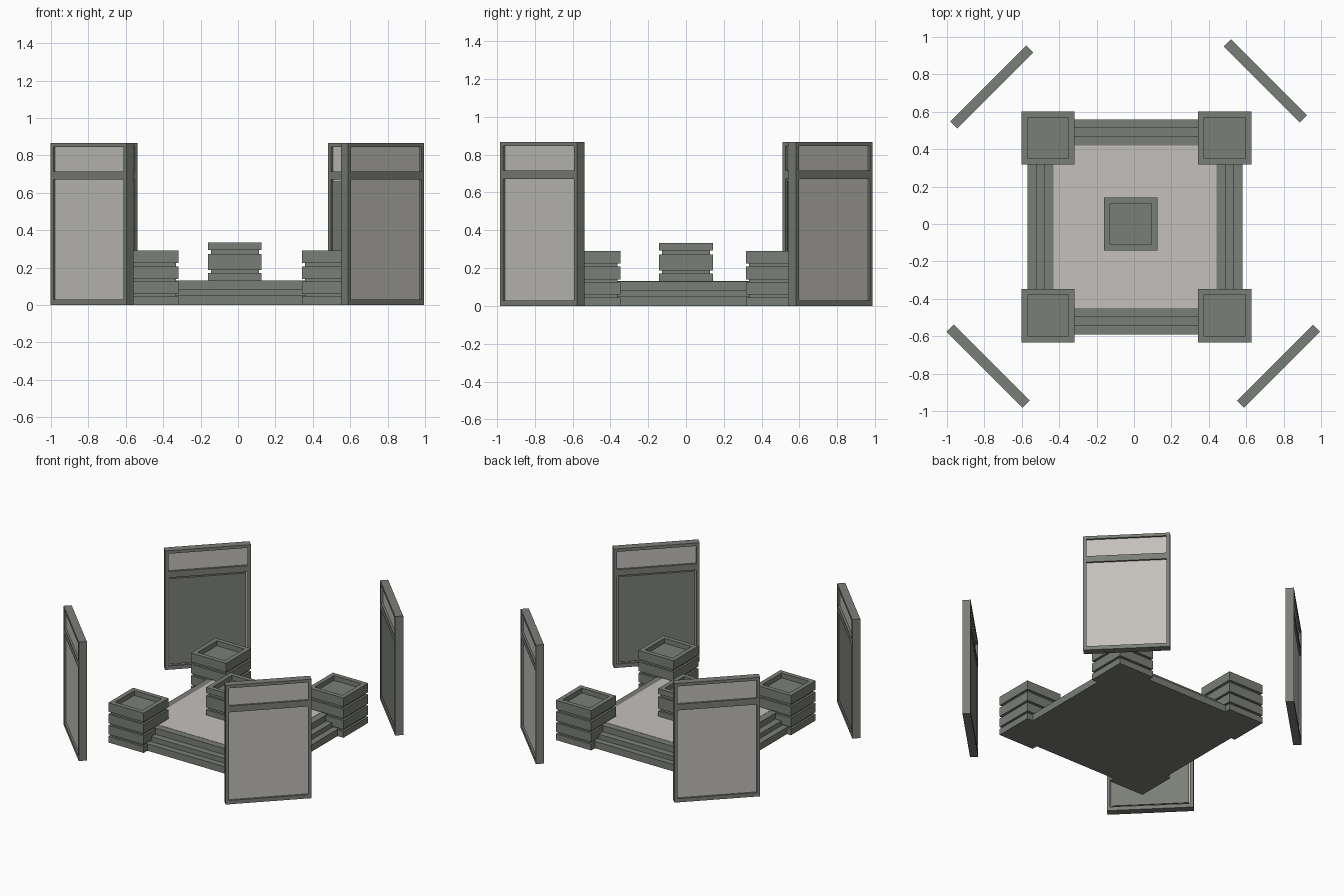
import bpy, bmesh, math
from mathutils import Matrix, Vector

if "Cube" in bpy.data.objects:
    bpy.data.objects.remove(bpy.data.objects["Cube"])


def material(name, rgb):
    m = bpy.data.materials.new(name)
    m.diffuse_color = (*rgb, 1)
    m.use_nodes = True
    m.node_tree.nodes["Principled BSDF"].inputs["Base Color"].default_value = m.diffuse_color
    return m


STONE = material("dark stone", (0.195, 0.21, 0.185))
PALE = material("pale stone", (0.55, 0.53, 0.505))


def add_object(name, bm, mat):
    bmesh.ops.recalc_face_normals(bm, faces=bm.faces)
    me = bpy.data.meshes.new(name)
    bm.to_mesh(me)
    bm.free()
    me.materials.append(mat)
    ob = bpy.data.objects.new(name, me)
    bpy.context.collection.objects.link(ob)
    return ob


def square_stack(name, cx, cy, rings, mat):
    """Loft square rings given as (half width, z), capped at both ends."""
    bm = bmesh.new()
    loops = [[bm.verts.new((cx + sx * h, cy + sy * h, z))
              for sx, sy in ((-1, -1), (1, -1), (1, 1), (-1, 1))] for h, z in rings]
    for a, b in zip(loops, loops[1:]):
        for i in range(4):
            j = (i + 1) % 4
            bm.faces.new((a[i], a[j], b[j], b[i]))
    bm.faces.new(loops[0][::-1])
    bm.faces.new(loops[-1])
    return add_object(name, bm, mat)


def boxes(name, spans, mat, matrix):
    """One object of boxes given as (x0, x1, y0, y1, z0, z1)."""
    bm = bmesh.new()
    for x0, x1, y0, y1, z0, z1 in spans:
        c = Vector((x0 + x1, y0 + y1, z0 + z1)) / 2
        bmesh.ops.create_cube(bm, size=1, matrix=Matrix.Translation(c)
                              @ Matrix.Diagonal((x1 - x0, y1 - y0, z1 - z0, 1)))
    ob = add_object(name, bm, mat)
    ob.matrix_world = matrix
    return ob


# stepped platform with a pale floor
BX, BY = 0.005, -0.015
square_stack("platform_steps", BX, BY,
             [(0.575, 0), (0.575, 0.05), (0.53, 0.05), (0.53, 0.085),
              (0.483, 0.085), (0.483, 0.13)], STONE)
square_stack("platform_floor", BX, BY, [(0.435, 0.126), (0.435, 0.132)], PALE)


# grooved pedestals with a hollow top
def pedestal(name, cx, cy, bands):
    w, g = 0.1425, 0.128
    rings = []
    for i, (z0, z1) in enumerate(bands):
        if i:
            rings += [(g, bands[i - 1][1]), (g, z0)]
        rings += [(w, z0), (w, z1)]
    top = bands[-1][1]
    rings += [(0.11, top), (0.11, top - 0.035)]
    square_stack(name, cx, cy, rings, STONE)


CORNER = [(0, 0.045), (0.06, 0.125), (0.14, 0.207), (0.225, 0.29)]
for xn, x in (("left", -0.46), ("right", 0.485)):
    for yn, y in (("front", -0.49), ("back", 0.46)):
        pedestal(f"pedestal_{yn}_{xn}", x, y, CORNER)
pedestal("pedestal_centre", -0.017, 0.0, [(0.1, 0.17), (0.188, 0.273), (0.294, 0.333)])

# standing panels: local -y faces outwards, +y faces the platform
W, T, H, B = 0.2875, 0.027, 0.867, 0.022
FRAME = [(-W, -W + B, -T, T, 0, H), (W - B, W, -T, T, 0, H),
         (-W + B, W - B, -T, T, 0, 0.028), (-W + B, W - B, -T, T, 0.67, 0.715),
         (-W + B, W - B, -T, T, H - B, H)]
INFILL = [(-W + B, W - B, -0.014, 0.012, 0.028, H - B)]
PLATE = [(-W + B + 0.009, W - B - 0.009, 0.012, 0.0215, 0.038, 0.66)]

for pos, x, y, angle in (("front_right", 0.773, -0.76, 45), ("back_right", 0.703, 0.765, 135),
                         ("back_left", -0.76, 0.733, 225), ("front_left", -0.78, -0.76, 315)):
    m = Matrix.Translation((x, y, 0)) @ Matrix.Rotation(math.radians(angle), 4, 'Z')
    boxes(f"panel_frame_{pos}", FRAME, STONE, m)
    boxes(f"panel_infill_{pos}", INFILL, PALE, m)
    boxes(f"panel_inner_plate_{pos}", PLATE, STONE, m)
